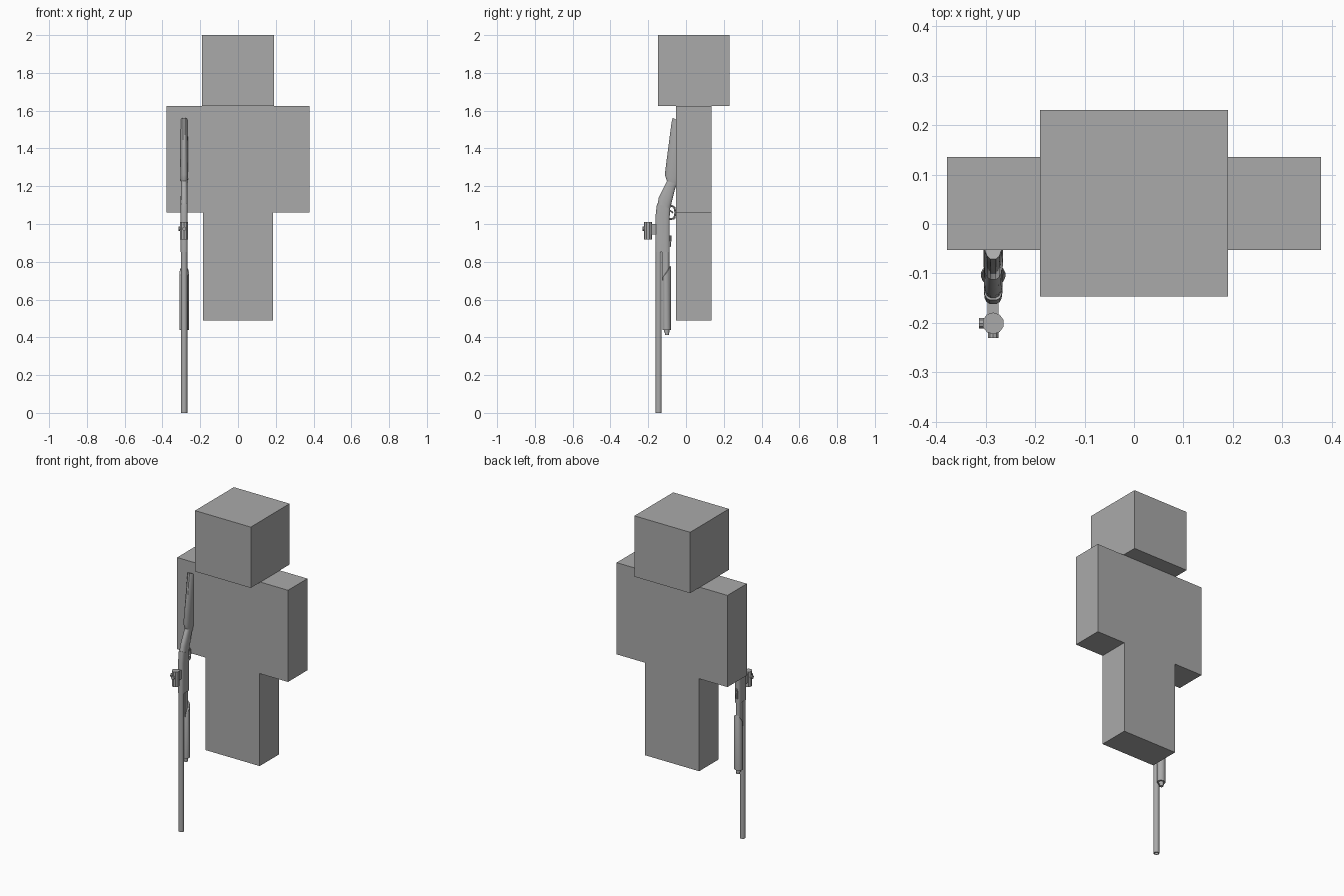
import bpy, bmesh, math
from mathutils import Vector, Matrix

if "Cube" in bpy.data.objects:
    bpy.data.objects.remove(bpy.data.objects["Cube"])

grey = bpy.data.materials.new("plain grey")
grey.diffuse_color = (0.40, 0.40, 0.40, 1)
grey.use_nodes = True
grey.node_tree.nodes["Principled BSDF"].inputs["Base Color"].default_value = grey.diffuse_color
GX = -0.285  # centre line of the long gun


def finish(name, bm, smooth=False):
    bmesh.ops.recalc_face_normals(bm, faces=bm.faces)
    me = bpy.data.meshes.new(name)
    bm.to_mesh(me)
    bm.free()
    me.materials.append(grey)
    ob = bpy.data.objects.new(name, me)
    bpy.context.collection.objects.link(ob)
    if smooth:
        bpy.ops.object.select_all(action='DESELECT')
        ob.select_set(True)
        bpy.context.view_layer.objects.active = ob
        bpy.ops.object.shade_smooth_by_angle(angle=math.radians(35))
    return ob


def box(name, x, y, z):
    bm = bmesh.new()
    size = [b - a for a, b in (x, y, z)]
    mid = [(a + b) / 2 for a, b in (x, y, z)]
    bmesh.ops.create_cube(bm, size=1, matrix=Matrix.Translation(mid) @ Matrix.Diagonal(size + [1]))
    return finish(name, bm)


def loft(name, sections, sides=12, power=1.0):
    """Rounded sections (front y, front z, back y, back z, half width) joined into a skin."""
    bm = bmesh.new()
    rings = []
    for yf, zf, yb, zb, w in sections:
        ring = []
        for i in range(sides):
            a = math.tau * (i + 0.5) / sides
            c, s = math.cos(a), math.sin(a)
            c = math.copysign(abs(c) ** power, c)
            s = math.copysign(abs(s) ** power, s)
            t = (c + 1) / 2
            ring.append(bm.verts.new((GX + w * s, yf + (yb - yf) * t, zf + (zb - zf) * t)))
        rings.append(ring)
    for a, b in zip(rings, rings[1:]):
        for i in range(sides):
            j = (i + 1) % sides
            bm.faces.new((a[i], a[j], b[j], b[i]))
    bm.faces.new(rings[0])
    bm.faces.new(rings[-1])
    return finish(name, bm, True)


def rod(name, start, end, r, sides=12):
    bm = bmesh.new()
    a, b = Vector(start), Vector(end)
    rot = (b - a).to_track_quat('Z', 'Y').to_matrix().to_4x4()
    bmesh.ops.create_cone(bm, cap_ends=True, segments=sides, radius1=r, radius2=r,
                          depth=(b - a).length, matrix=Matrix.Translation((a + b) / 2) @ rot)
    return finish(name, bm, True)


def tube(name, y, z0, z1, r, bore, sides=16):
    """Cylinder along z with a shallow bore at the lower end."""
    bm = bmesh.new()
    rings = []
    for rad, z in ((r, z1), (r, z0), (bore, z0), (bore, z0 + 0.06)):
        rings.append([bm.verts.new((GX + rad * math.cos(math.tau * i / sides),
                                    y + rad * math.sin(math.tau * i / sides), z)) for i in range(sides)])
    for a, b in zip(rings, rings[1:]):
        for i in range(sides):
            j = (i + 1) % sides
            bm.faces.new((a[i], a[j], b[j], b[i]))
    bm.faces.new(rings[0])
    bm.faces.new(rings[-1])
    return finish(name, bm, True)


# Blocky figure
BODY_Y = (-0.053, 0.136)
box("head", (-0.19, 0.19), (-0.147, 0.231), (1.625, 2.0))
box("torso", (-0.189, 0.189), BODY_Y, (1.06, 1.625))
for side, s in (("left", 1), ("right", -1)):
    box(side + "_arm", sorted((s * 0.189, s * 0.378)), BODY_Y, (1.06, 1.625))
    box(side + "_leg", sorted((0, s * 0.185)), BODY_Y, (0.49, 1.06))

# Barrel, magazine and sliding fore-end
tube("barrel", -0.145, 0.0, 0.86, 0.0165, 0.011)
rod("magazine_tube", (GX, -0.103, 0.425), (GX, -0.103, 0.86), 0.0145)
rod("magazine_cap", (GX, -0.101, 0.413), (GX, -0.101, 0.43), 0.011)
loft("fore_end", [(-0.126, 0.44, -0.080, 0.44, 0.025), (-0.126, 0.71, -0.080, 0.775, 0.025),
                  (-0.124, 0.715, -0.082, 0.78, 0.022)], 16)
box("slide_bar", (GX - 0.014, GX + 0.014), (-0.127, -0.108), (0.70, 0.86))

# Receiver, grip and shoulder stock
loft("receiver", [(-0.162, 0.852, -0.086, 0.852, 0.019), (-0.162, 1.04, -0.086, 1.04, 0.019),
                  (-0.154, 1.11, -0.083, 1.08, 0.019)], 16, 0.6)
loft("grip", [(-0.161, 1.04, -0.086, 1.04, 0.019), (-0.145, 1.14, -0.083, 1.085, 0.019),
              (-0.103, 1.225, -0.055, 1.195, 0.017), (-0.095, 1.24, -0.042, 1.205, 0.017)], 16, 0.8)
loft("stock", [(-0.100, 1.225, -0.050, 1.20, 0.016), (-0.113, 1.262, -0.035, 1.225, 0.020),
               (-0.078, 1.535, 0.035, 1.49, 0.020), (-0.072, 1.562, 0.035, 1.515, 0.020)], 16, 0.8)

# Trigger guard and trigger
guard = [(-0.088, 1.025), (-0.062, 1.03), (-0.056, 1.06), (-0.062, 1.09), (-0.086, 1.10)]
for k, (a, b) in enumerate(zip(guard, guard[1:])):
    rod("trigger_guard_%d" % (k + 1), (GX, *a), (GX, *b), 0.005, 8)
rod("trigger", (GX, -0.09, 1.075), (GX, -0.068, 1.06), 0.004, 8)
rod("shell_lifter", (GX, -0.088, 0.88), (GX, -0.084, 0.94), 0.008, 8)

# Small sight on its mount, with two adjustment knobs
rod("sight_tube", (GX, -0.201, 0.917), (GX, -0.201, 1.01), 0.022, 10)
box("sight_mount", (GX - 0.011, GX + 0.011), (-0.19, -0.155), (0.945, 1.0))
rod("sight_front_knob", (GX, -0.20, 0.975), (GX, -0.231, 0.975), 0.011, 10)
rod("sight_side_knob", (GX, -0.201, 0.975), (GX - 0.029, -0.201, 0.975), 0.011, 10)
